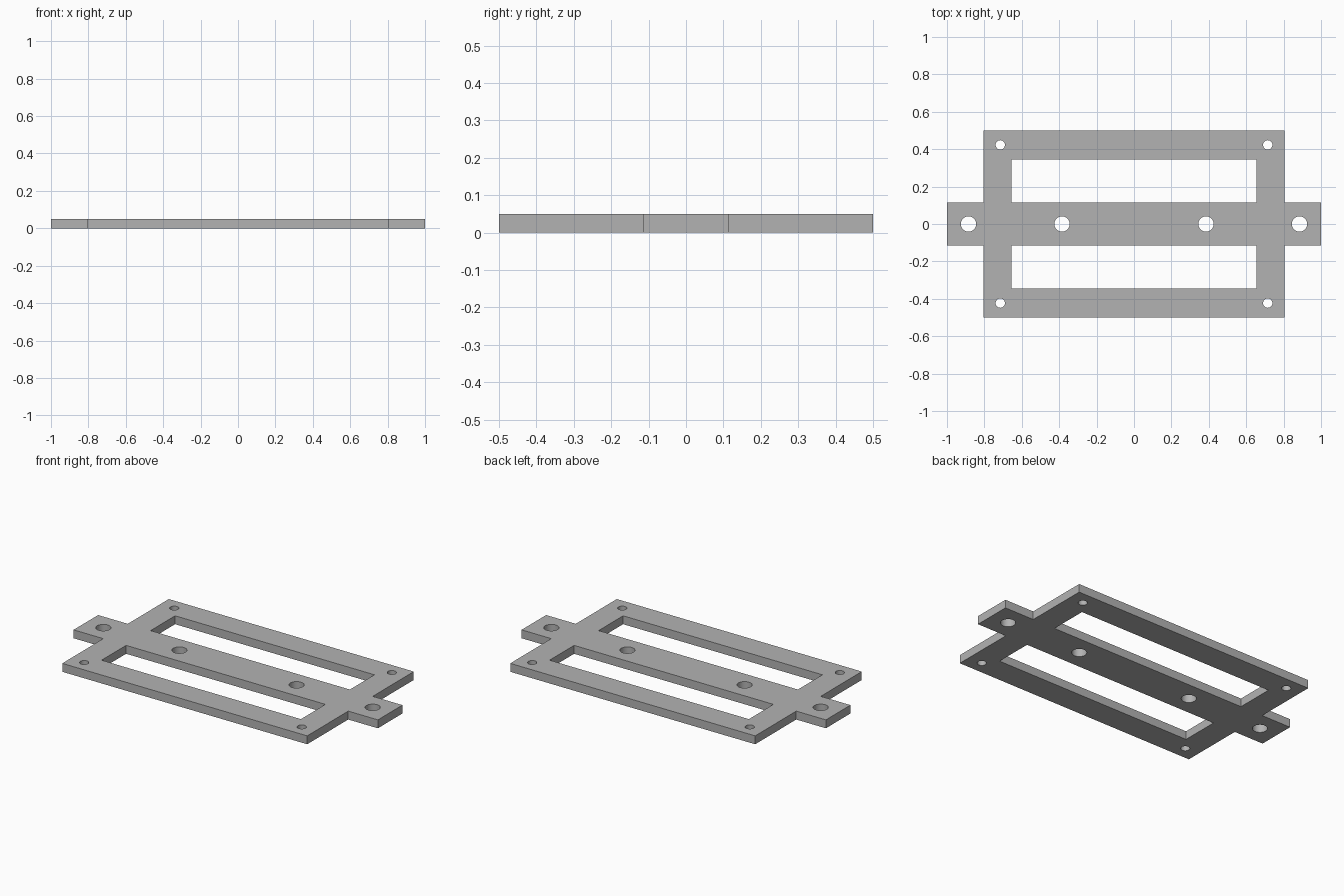
import bpy
import bmesh
from math import cos, sin, tau, radians

THICK = 0.05
BODY_X, BODY_Y = 0.805, 0.5      # main frame half size
TAB_X, TAB_Y = 1.0, 0.115        # end tabs half size
WIN_X, WIN_Y = 0.655, 0.345      # window outer limits

cube = bpy.data.objects.get("Cube")
if cube:
    bpy.data.objects.remove(cube, do_unlink=True)

# Plain grey material
grey = bpy.data.materials.new("plain_grey")
grey.use_nodes = True
colour = (0.45, 0.45, 0.45, 1)
grey.diffuse_color = colour
grey.node_tree.nodes["Principled BSDF"].inputs["Base Color"].default_value = colour


def circle(cx, cy, r, n=32):
    return [(cx + r * cos(tau * i / n), cy + r * sin(tau * i / n)) for i in range(n)]


def rect(x0, y0, x1, y1):
    return [(x0, y0), (x1, y0), (x1, y1), (x0, y1)]


# Outer outline: one quarter mirrored into a cross-shaped loop
quarter = [(TAB_X, TAB_Y), (BODY_X, TAB_Y), (BODY_Y and BODY_X, BODY_Y)]
half = quarter + [(-x, y) for x, y in reversed(quarter)]
loops = [half + [(-x, -y) for x, y in half]]

# Two long windows
loops.append(rect(-WIN_X, TAB_Y, WIN_X, WIN_Y))
loops.append(rect(-WIN_X, -WIN_Y, WIN_X, -TAB_Y))

# Holes along the centre bar and in the corners
for side in (-1, 1):
    for x in (0.385, 0.885):
        loops.append(circle(side * x, 0, 0.041))
    for end in (-1, 1):
        loops.append(circle(side * 0.715, end * 0.423, 0.025))

# Filled flat curve, extruded into a plate
curve = bpy.data.curves.new("plate_profile", "CURVE")
curve.dimensions = "2D"
curve.fill_mode = "BOTH"
curve.extrude = THICK / 2
for loop in loops:
    spline = curve.splines.new("POLY")
    spline.points.add(len(loop) - 1)
    for point, (x, y) in zip(spline.points, loop):
        point.co = (x, y, 0, 1)
    spline.use_cyclic_u = True

profile = bpy.data.objects.new("plate_profile", curve)
bpy.context.collection.objects.link(profile)
graph = bpy.context.evaluated_depsgraph_get()
mesh = bpy.data.meshes.new_from_object(profile.evaluated_get(graph))
bpy.data.objects.remove(profile, do_unlink=True)

# Weld the walls to the caps and stand the plate on the ground
bm = bmesh.new()
bm.from_mesh(mesh)
bmesh.ops.remove_doubles(bm, verts=bm.verts, dist=0.0005)
bmesh.ops.translate(bm, verts=bm.verts, vec=(0, 0, THICK / 2))
bmesh.ops.recalc_face_normals(bm, faces=bm.faces)
bm.to_mesh(mesh)
bm.free()

mesh.materials.clear()
mesh.materials.append(grey)
plate = bpy.data.objects.new("mounting_plate", mesh)
bpy.context.collection.objects.link(plate)
bpy.ops.object.select_all(action="DESELECT")
plate.select_set(True)
bpy.context.view_layer.objects.active = plate
bpy.ops.object.shade_smooth_by_angle(angle=radians(30))
